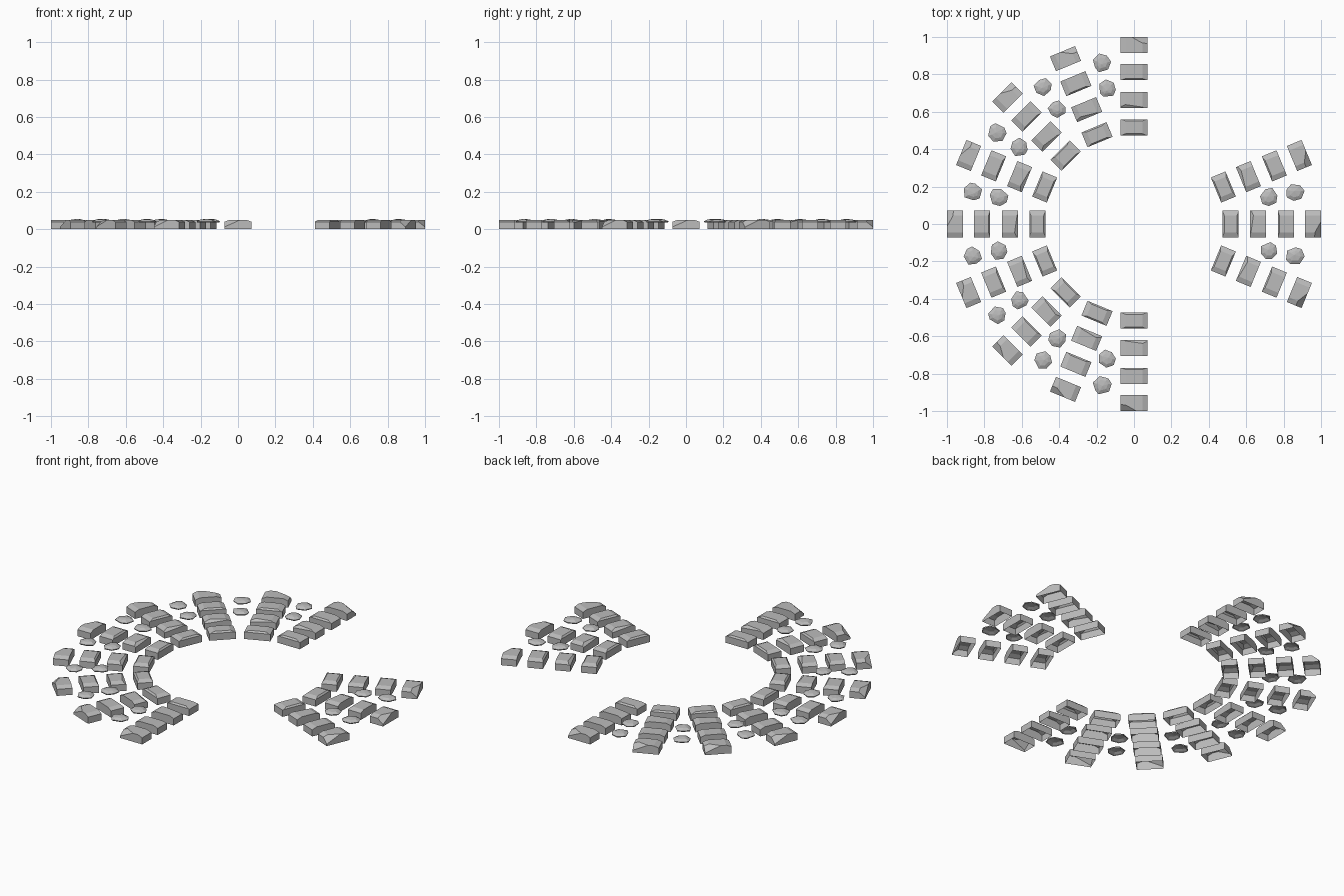
import bpy, bmesh, math, random
from mathutils import Matrix, Vector

cube = bpy.data.objects.get("Cube")
if cube:
    bpy.data.objects.remove(cube)

random.seed(4)
stone_grey = bpy.data.materials.new("stone_grey")
stone_grey.use_nodes = True
grey = (0.5, 0.5, 0.5, 1)
stone_grey.diffuse_color = grey
stone_grey.node_tree.nodes["Principled BSDF"].inputs["Base Color"].default_value = grey


def to_mesh(bm, name):
    mesh = bpy.data.meshes.new(name)
    bm.to_mesh(mesh)
    bm.free()
    mesh.materials.append(stone_grey)
    return mesh


def place(mesh, name, radius, degrees):
    ob = bpy.data.objects.new(name, mesh)
    a = math.radians(degrees)
    ob.location = (radius * math.cos(a), radius * math.sin(a), 0)
    ob.rotation_euler.z = a
    bpy.context.collection.objects.link(ob)


def brick_mesh(name, cuts):
    """Open-bottomed block with worn corners and a chamfered crown."""
    bm = bmesh.new()
    bmesh.ops.create_cube(bm, size=1, matrix=Matrix.Translation((0, 0, 0.025))
                          @ Matrix.Diagonal((0.085, 0.145, 0.05, 1)))
    # Each cut plane slices off a worn edge or corner
    for co, no in cuts:
        cut = bmesh.ops.bisect_plane(bm, geom=bm.verts[:] + bm.edges[:] + bm.faces[:],
                                     plane_co=Vector(co), plane_no=Vector(no), clear_outer=True)
        rim = [e for e in cut["geom_cut"] if isinstance(e, bmesh.types.BMEdge)]
        bmesh.ops.contextual_create(bm, geom=rim)
    bmesh.ops.recalc_face_normals(bm, faces=bm.faces[:])
    floor = [f for f in bm.faces if f.normal.z < -0.9]
    bmesh.ops.delete(bm, geom=floor, context='FACES')
    return to_mesh(bm, name)


def stone_mesh(name):
    """Shallow irregular pebble cap, open underneath."""
    bm = bmesh.new()
    count = 7
    spread = [(math.tau * (i + random.uniform(-0.2, 0.2)) / count,
               random.uniform(0.044, 0.053)) for i in range(count)]
    rings = []
    for scale, z in ((0.95, 0.036), (1, 0.042), (0.6, 0.051)):
        rings.append([bm.verts.new((r * scale * math.cos(a), r * scale * math.sin(a), z))
                      for a, r in spread])
    for low, high in zip(rings, rings[1:]):
        for i in range(count):
            j = (i + 1) % count
            bm.faces.new((low[i], low[j], high[j], high[i]))
    peak = bm.verts.new((random.uniform(-0.01, 0.01), 0.005, 0.055))
    for i in range(count):
        bm.faces.new((rings[-1][i], rings[-1][(i + 1) % count], peak))
    return to_mesh(bm, name)


# Worn edges shared by all blocks: both ends, then the two long sides
ends = [((0, s * 0.045, 0.05), (0, s * 0.4, 1)) for s in (-1, 1)]
sides = [((s * 0.034, 0, 0.05), (s, 0, 1)) for s in (-1, 1)]
corner = [((0.043, 0.0, 0.044), (0.8, -0.45, 1))]
inner_edge = [((-0.03, 0, 0.05), (-0.7, 0.1, 1))]

rings = [
    ("inner_brick", 0.517, brick_mesh("inner_brick", ends + sides)),
    ("second_brick", 0.662, brick_mesh("second_brick", ends + inner_edge)),
    ("third_brick", 0.812, brick_mesh("third_brick", ends + sides[:1])),
    ("outer_brick", 0.957, brick_mesh("outer_brick", ends + corner)),
]
step = 22.5
rows = [-1, 0, 1] + list(range(4, 13))
for row in rows:
    for name, radius, mesh in rings:
        place(mesh, name, radius, row * step)

# Pebbles fill the gaps between neighbouring rows
for row in [-1, 0] + list(range(4, 12)):
    for name, radius in (("inner_pebble", 0.737), ("outer_pebble", 0.878)):
        place(stone_mesh(name), name, radius, (row + 0.5) * step)
